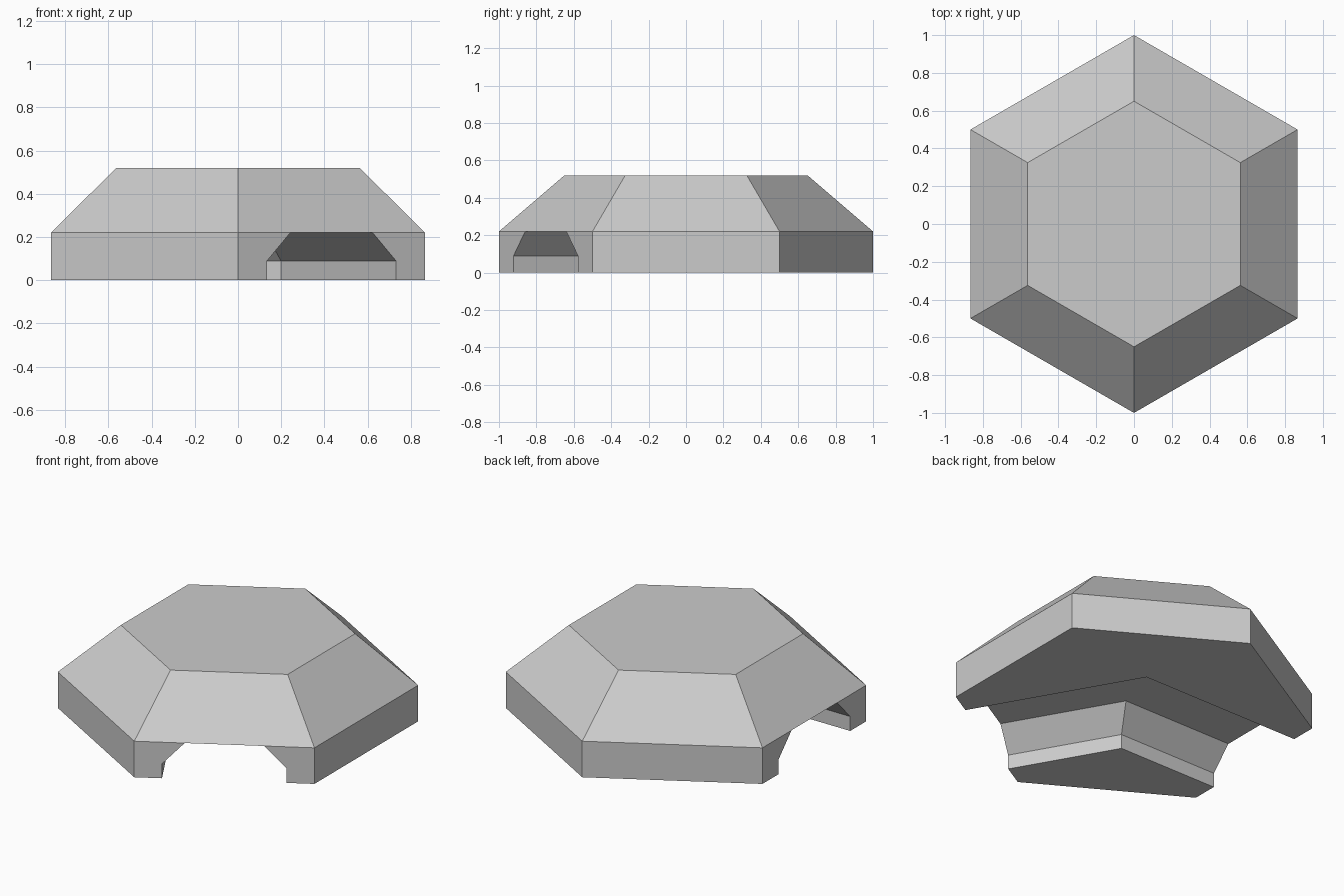
import bpy
import bmesh
from math import sin, cos, tan, radians
from mathutils import Vector

# Remove the default cube
cube = bpy.data.objects.get("Cube")
if cube:
    bpy.data.objects.remove(cube, do_unlink=True)

RIM_Z, TOP_Z, WALL_Z = 0.22, 0.52, 0.088
TOP_RADIUS = 0.65
WALL_HALF, CEILING_HALF = 0.346, 0.22   # half widths of the tunnel
APOTHEM = cos(radians(30))
MOUTH_A, MOUTH_B = 180, 300             # directions of the two openings


def polar(angle, radius, z):
    a = radians(angle)
    return Vector((radius * cos(a), radius * sin(a), z))


def mouth(angle, offset, z):
    """Point on a side, shifted along it (counter-clockwise positive)."""
    return polar(angle, APOTHEM, z) + polar(angle + 90, offset, 0)


def bend(half, z, inner):
    """Mitred corner where the two tunnel arms meet."""
    return polar(240 if inner else 60, half / sin(radians(60)), z)


bm = bmesh.new()


def face(points):
    return bm.faces.new([bm.verts.new(p) for p in points])


def inner_block(half, z):
    """Outline of the short block between the two openings."""
    return [mouth(MOUTH_A, half, z), polar(210, 1, z), polar(270, 1, z),
            mouth(MOUTH_B, -half, z), bend(half, z, True)]


def outer_block(half, z):
    """Outline of the long block around the outside of the bend."""
    return ([mouth(MOUTH_B, half, z)]
            + [polar(a, 1, z) for a in (330, 390, 450, 510)]
            + [mouth(MOUTH_A, -half, z), bend(half, z, False)])


# Base walls, with the tunnel sides as vertical then sloping faces
for block in (inner_block, outer_block):
    rings = [block(WALL_HALF, 0), block(WALL_HALF, WALL_Z), block(CEILING_HALF, RIM_Z)]
    face(reversed(rings[0]))
    n = len(rings[0])
    for i in range(n):
        j = (i + 1) % n
        low, mid, high = rings
        if i >= n - 2:
            face([low[i], low[j], mid[j], mid[i]])
            face([mid[i], mid[j], high[j], high[i]])
        else:
            # outside walls follow the tunnel profile where they meet a mouth
            outline = [low[i], low[j], mid[j], high[j], high[i], mid[i]]
            face(outline)

# Tunnel ceiling
h = CEILING_HALF
face([mouth(MOUTH_A, -h, RIM_Z), mouth(MOUTH_A, h, RIM_Z), bend(h, RIM_Z, True),
      mouth(MOUTH_B, -h, RIM_Z), mouth(MOUTH_B, h, RIM_Z), bend(h, RIM_Z, False)])

# Sloping roof sides
for side in range(0, 360, 60):
    edge = [polar(side - 30, 1, RIM_Z)]
    if side in (MOUTH_A, MOUTH_B):
        edge += [mouth(side, -h, RIM_Z), mouth(side, h, RIM_Z)]
    edge.append(polar(side + 30, 1, RIM_Z))
    face(edge + [polar(side + 30, TOP_RADIUS, TOP_Z), polar(side - 30, TOP_RADIUS, TOP_Z)])

# Flat top
face([polar(a, TOP_RADIUS, TOP_Z) for a in range(30, 390, 60)])

bmesh.ops.remove_doubles(bm, verts=bm.verts[:], dist=0.0001)
bmesh.ops.dissolve_degenerate(bm, edges=bm.edges[:], dist=0.0001)
bmesh.ops.recalc_face_normals(bm, faces=bm.faces[:])

mesh = bpy.data.meshes.new("hexagonal_hill")
bm.to_mesh(mesh)
bm.free()

# Plain grey material
grey = bpy.data.materials.new("light_grey")
grey.use_nodes = True
colour = (0.6, 0.6, 0.6, 1)
grey.diffuse_color = colour
grey.node_tree.nodes["Principled BSDF"].inputs["Base Color"].default_value = colour
mesh.materials.append(grey)

hill = bpy.data.objects.new("hexagonal_hill_with_tunnel", mesh)
bpy.context.collection.objects.link(hill)
